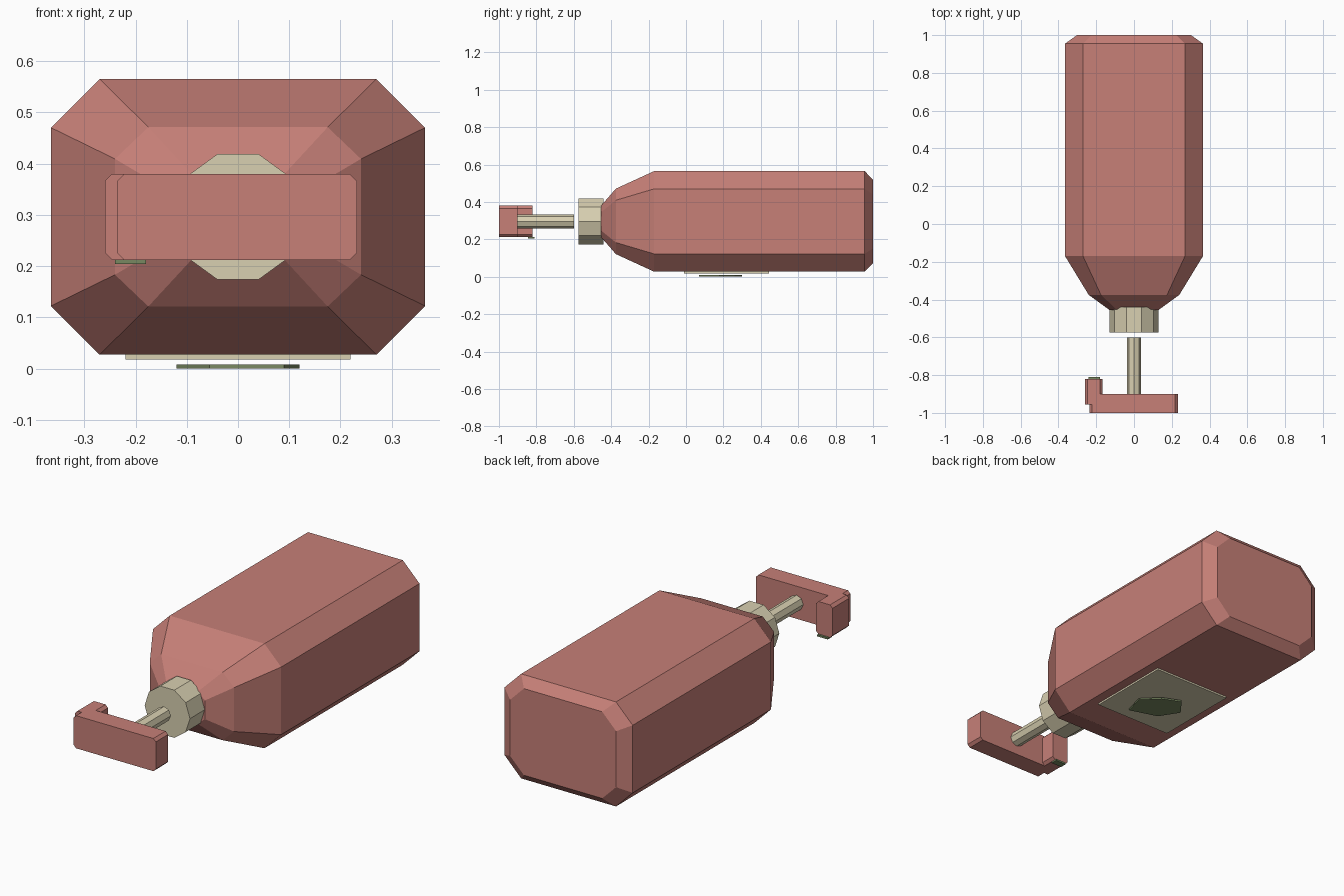
import bpy
import bmesh
from math import pi
from mathutils import Matrix

cube = bpy.data.objects.get("Cube")
if cube:
    bpy.data.objects.remove(cube, do_unlink=True)

AXIS_Z = 0.296  # height of the bottle's long axis


def material(name, color):
    mat = bpy.data.materials.new(name)
    mat.use_nodes = True
    mat.diffuse_color = (*color, 1)
    mat.node_tree.nodes["Principled BSDF"].inputs["Base Color"].default_value = (*color, 1)
    return mat


rose = material("dusty rose", (0.57, 0.215, 0.187))
cream = material("cream", (0.69, 0.63, 0.44))
green = material("leaf green", (0.19, 0.25, 0.12))


def finish(name, bm, mat):
    bmesh.ops.recalc_face_normals(bm, faces=bm.faces)
    mesh = bpy.data.meshes.new(name)
    bm.to_mesh(mesh)
    bm.free()
    mesh.materials.append(mat)
    obj = bpy.data.objects.new(name, mesh)
    bpy.context.collection.objects.link(obj)
    return obj


def chamfered_ring(bm, x, y, z, w, h, cx, cz):
    """Rectangle with cut corners, standing across the y axis."""
    corners = [(w, h - cz), (w - cx, h), (cx - w, h), (-w, h - cz),
               (-w, cz - h), (cx - w, -h), (w - cx, -h), (w, cz - h)]
    return [bm.verts.new((x + px, y, z + pz)) for px, pz in corners]


def loft(name, mat, x, z, sections):
    bm = bmesh.new()
    rings = [chamfered_ring(bm, x, y, z, *size) for y, *size in sections]
    for a, b in zip(rings, rings[1:]):
        for i in range(len(a)):
            j = (i + 1) % len(a)
            bm.faces.new((a[i], a[j], b[j], b[i]))
    bm.faces.new(rings[0])
    bm.faces.new(rings[-1])
    return finish(name, bm, mat)


def rod(name, mat, sides, radius, y0, y1):
    """Prism along y with a corner pointing to each side."""
    bm = bmesh.new()
    turn = Matrix.Translation((0, (y0 + y1) / 2, AXIS_Z)) @ Matrix.Rotation(pi / 2, 4, "X")
    bmesh.ops.create_cone(bm, cap_ends=True, segments=sides, radius1=radius,
                          radius2=radius, depth=y1 - y0,
                          matrix=turn @ Matrix.Rotation(pi / 2, 4, "Z"))
    return finish(name, bm, mat)


def plate(name, mat, outline, z0, z1):
    bm = bmesh.new()
    face = bm.faces.new([bm.verts.new((x, y, z0)) for x, y in outline])
    top = bmesh.ops.extrude_face_region(bm, geom=[face])["geom"]
    moved = [v for v in top if isinstance(v, bmesh.types.BMVert)]
    bmesh.ops.translate(bm, verts=moved, vec=(0, 0, z1 - z0))
    return finish(name, bm, mat)


# Bottle body: neck, shoulder, straight walls, bevelled base
loft("bottle_body", rose, 0, AXIS_Z, [
    (-0.455, 0.13, 0.083, 0.04, 0.035),
    (-0.375, 0.24, 0.175, 0.065, 0.062),
    (-0.17, 0.365, 0.269, 0.095, 0.095),
    (0.955, 0.365, 0.269, 0.095, 0.095),
    (1.0, 0.302, 0.223, 0.079, 0.079),
])

# Collar and pump stem
rod("collar", cream, 10, 0.129, -0.575, -0.44)
rod("pump_stem", cream, 8, 0.038, -0.9, -0.6)

# Pump head and its bent spout
for name, x, half_width, y0, y1 in (("pump_head", -0.002, 0.234, -1.0, -0.9),
                                    ("spout", -0.213, 0.047, -0.955, -0.82)):
    size = (half_width, 0.084, 0.014, 0.014)
    loft(name, rose, x, AXIS_Z, [(y0, *size), (y1, *size)])

# Spout opening
plate("spout_tip", green, [(-0.24, -0.845), (-0.18, -0.845),
                           (-0.18, -0.81), (-0.24, -0.81)], 0.204, 0.213)

# Label panel with a leaf shape
plate("label", cream, [(-0.22, -0.01), (0.22, -0.01), (0.22, 0.445), (-0.22, 0.445)],
      0.018, 0.027)
plate("leaf_emblem", green, [(0.09, 0.07), (0.12, 0.18), (0.04, 0.26),
                             (-0.055, 0.3), (-0.12, 0.215), (-0.056, 0.115)], 0.0, 0.008)
